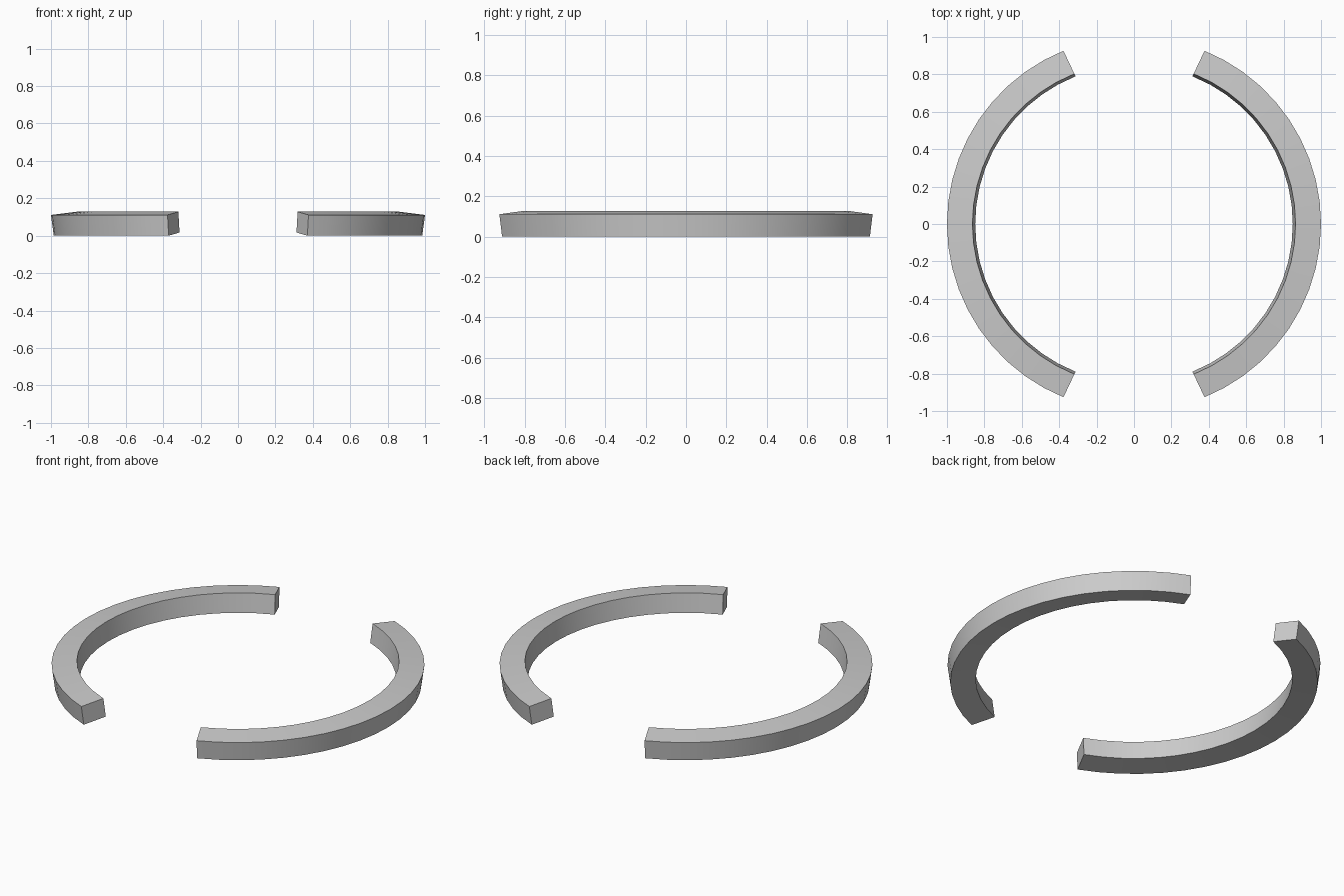
import bpy, bmesh, math
from mathutils import Vector

if "Cube" in bpy.data.objects:
    bpy.data.objects.remove(bpy.data.objects["Cube"])

SEGMENTS = 20
HALF_SWEEP = math.radians(68.1)
PATH_RADIUS = 0.925
STEP = 2 * HALF_SWEEP / SEGMENTS
# tilted bar section: (radial offset from path, height)
SECTION = [(0.06, 0.0), (0.075, 0.111), (-0.061, 0.128), (-0.076, 0.017)]


def arc_bar(name, side):
    bm = bmesh.new()
    rings = []
    for i in range(SEGMENTS + 1):
        a = -HALF_SWEEP + i * STEP
        # end sections stand square to the last straight segment
        turn = STEP / 2 if i == 0 else -STEP / 2 if i == SEGMENTS else 0
        centre = Vector((math.cos(a), math.sin(a), 0)) * PATH_RADIUS
        out = Vector((math.cos(a + turn), math.sin(a + turn), 0))
        ring = []
        for r, z in SECTION:
            p = centre + out * r
            ring.append(bm.verts.new((side * p.x, p.y, z)))
        rings.append(ring)
    for a, b in zip(rings, rings[1:]):
        for k in range(4):
            n = (k + 1) % 4
            bm.faces.new((a[k], b[k], b[n], a[n]))
    bm.faces.new(rings[0])
    bm.faces.new(rings[-1])
    bmesh.ops.recalc_face_normals(bm, faces=bm.faces)
    mesh = bpy.data.meshes.new(name)
    bm.to_mesh(mesh)
    bm.free()
    obj = bpy.data.objects.new(name, mesh)
    bpy.context.collection.objects.link(obj)
    bpy.ops.object.select_all(action='DESELECT')
    obj.select_set(True)
    bpy.context.view_layer.objects.active = obj
    bpy.ops.object.shade_smooth_by_angle(angle=math.radians(30))
    return obj


# the two facing halves of the broken ring
arc_bar("right_arc", 1)
arc_bar("left_arc", -1)
